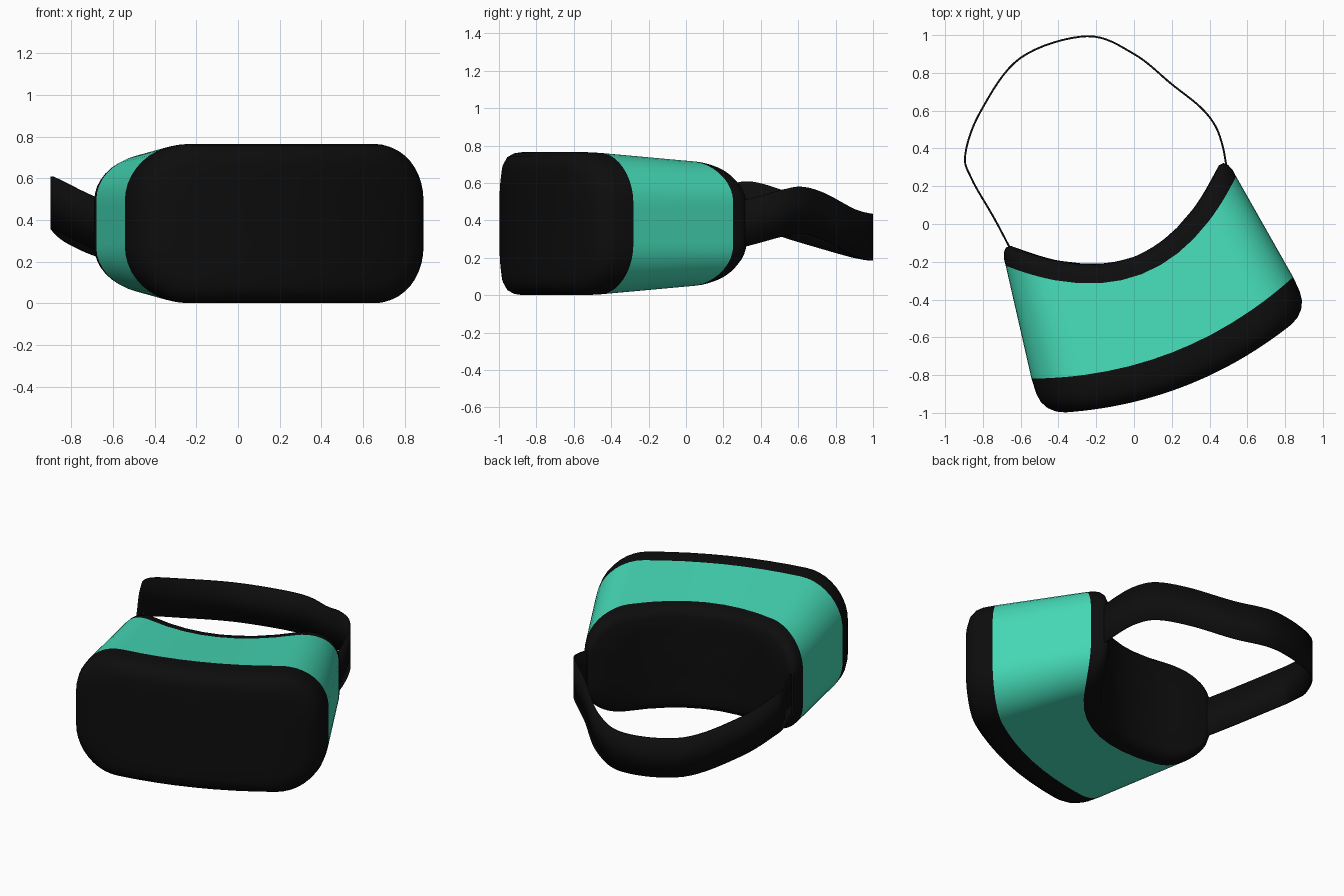
import bpy
import bmesh
import math
from mathutils import Vector

cube = bpy.data.objects.get("Cube")
if cube:
    bpy.data.objects.remove(cube)


def make_material(name, color):
    mat = bpy.data.materials.new(name)
    mat.use_nodes = True
    mat.diffuse_color = color
    mat.node_tree.nodes["Principled BSDF"].inputs["Base Color"].default_value = color
    return mat


black = make_material("soft black", (0.004, 0.004, 0.004, 1))
teal = make_material("teal green", (0.06, 0.70, 0.47, 1))


def finish(name, bm, mat):
    mesh = bpy.data.meshes.new(name)
    bm.to_mesh(mesh)
    bm.free()
    mesh.materials.append(mat)
    obj = bpy.data.objects.new(name, mesh)
    bpy.context.collection.objects.link(obj)
    bpy.ops.object.select_all(action="DESELECT")
    obj.select_set(True)
    bpy.context.view_layer.objects.active = obj
    bpy.ops.object.shade_smooth_by_angle(angle=math.radians(50))
    return obj


def rounded_section(width, height, radius, arc=10, flat=8):
    """Rounded rectangle given by half sizes, with divided straight runs."""
    corners = []
    for k, (sx, sz) in enumerate([(1, 1), (-1, 1), (-1, -1), (1, -1)]):
        cx, cz = sx * (width - radius), sz * (height - radius)
        angles = [(k + i / arc) * math.pi / 2 for i in range(arc + 1)]
        corners.append([Vector((cx + radius * math.cos(a), cz + radius * math.sin(a)))
                        for a in angles])
    points = []
    for k, corner in enumerate(corners):
        points += corner
        following = corners[(k + 1) % 4][0]
        points += [corner[-1].lerp(following, i / flat) for i in range(1, flat)]
    return points


def bowed_ring(middle, bow, width, height, radius, scale=1):
    """Section whose depth follows a parabola across the width."""
    return [Vector((p.x * scale, middle + bow * (p.x * scale) ** 2, p.y * scale))
            for p in rounded_section(width, height, radius)]


def loft(name, rings, mat, cap_first=False, cap_last=False):
    bm = bmesh.new()
    loops = [[bm.verts.new(p) for p in ring] for ring in rings]
    n = len(loops[0])
    for a, b in zip(loops, loops[1:]):
        for j in range(n):
            k = (j + 1) % n
            bm.faces.new((a[j], b[j], b[k], a[k]))
    if cap_first:
        bm.faces.new(loops[0])
    if cap_last:
        bm.faces.new(loops[-1][::-1])
    obj = finish(name, bm, mat)
    # the headset is turned and sits off centre
    obj.rotation_euler.z = math.radians(21.2)
    obj.location = (0.15, -0.55, 0.383)
    return obj


# Ring settings: middle depth, bow, half width, half height, corner radius
front_seam = (-0.14, 0.254, 0.743, 0.378, 0.27)
back_seam = (0.305, 0.706, 0.654, 0.335, 0.22)
front_rings = [
    (-0.33, 0.24, 0.64, 0.285, 0.2),
    (-0.322, 0.24, 0.685, 0.325, 0.23),
    (-0.3, 0.24, 0.72, 0.358, 0.25),
    (-0.265, 0.24, 0.742, 0.376, 0.265),
    (-0.22, 0.245, 0.748, 0.382, 0.27),
    front_seam,
]
cushion_rings = [
    back_seam,
    (0.345, 0.72, 0.649, 0.33, 0.22),
    (0.375, 0.75, 0.636, 0.32, 0.21),
    (0.395, 0.79, 0.618, 0.302, 0.2),
    (0.405, 0.83, 0.59, 0.275, 0.18),
]
shrink = (0.05, 0.25, 0.5, 0.75)

# Front cover
loft("front_cover",
     [bowed_ring(*front_rings[0], scale=s) for s in shrink]
     + [bowed_ring(*r) for r in front_rings], black, cap_first=True)

# Tapered main shell, between the two seams
start, end = bowed_ring(*front_seam), bowed_ring(*back_seam)
loft("main_shell",
     [[a.lerp(b, i / 4) for a, b in zip(start, end)] for i in range(5)], teal)

# Concave face cushion
loft("face_cushion",
     [bowed_ring(*r) for r in cushion_rings]
     + [bowed_ring(*cushion_rings[-1], scale=s) for s in reversed(shrink)],
     black, cap_last=True)


def smooth_path(points, steps=8):
    """Catmull-Rom curve through the points."""
    pts = [Vector(p) for p in points]
    pts = [2 * pts[0] - pts[1]] + pts + [2 * pts[-1] - pts[-2]]
    path = []
    for a, b, c, d in zip(pts, pts[1:], pts[2:], pts[3:]):
        for i in range(steps):
            t = i / steps
            path.append(b + (c - a) * t / 2 + (2 * a - 5 * b + 4 * c - d) * t * t / 2
                        + (3 * b - a - 3 * c + d) * t ** 3 / 2)
    return path + [pts[-2]]


# Head strap: a thin upright band around the back
strap_path = smooth_path([
    (-0.65, -0.14, 0.37), (-0.74, 0.03, 0.41), (-0.86, 0.24, 0.47),
    (-0.893, 0.37, 0.48), (-0.81, 0.6, 0.41), (-0.6, 0.88, 0.33),
    (-0.25, 0.994, 0.31), (0, 0.9, 0.335), (0.2, 0.74, 0.42),
    (0.35, 0.62, 0.455), (0.43, 0.52, 0.44), (0.47, 0.41, 0.41),
    (0.49, 0.3, 0.38)])
half_band = Vector((0, 0, 0.125))
bm = bmesh.new()
rows = [(bm.verts.new(p - half_band), bm.verts.new(p + half_band)) for p in strap_path]
for a, b in zip(rows, rows[1:]):
    bm.faces.new((a[0], a[1], b[1], b[0]))
strap = finish("head_strap", bm, black)
solid = strap.modifiers.new("thickness", "SOLIDIFY")
solid.thickness = 0.01
solid.offset = 0
